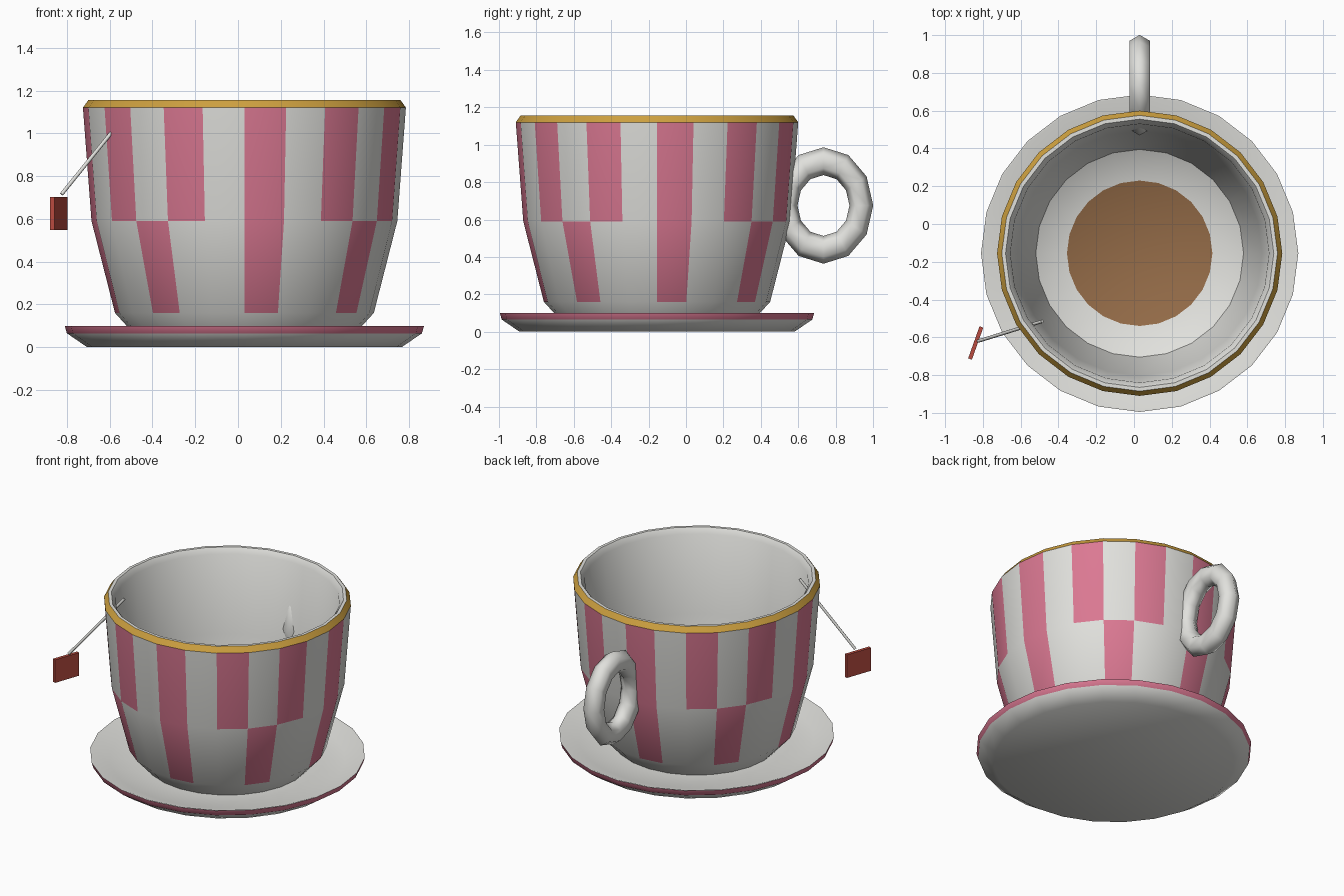
import bpy, math
from mathutils import Vector

if "Cube" in bpy.data.objects:
    bpy.data.objects.remove(bpy.data.objects["Cube"])

SIDES = 24
CX, CY = 0.03, -0.155          # shared axis of cup and saucer


def mat(name, rgb):
    m = bpy.data.materials.new(name)
    m.diffuse_color = (*rgb, 1)
    m.use_nodes = True
    m.node_tree.nodes["Principled BSDF"].inputs["Base Color"].default_value = m.diffuse_color
    return m


white = mat("white_china", (0.75, 0.75, 0.72))
pink = mat("pink_glaze", (0.71, 0.19, 0.29))
gold = mat("gold_rim", (0.61, 0.35, 0.05))
brown = mat("tea_brown", (0.30, 0.15, 0.065))
red = mat("tag_red", (0.48, 0.07, 0.05))


def smooth(ob, angle):
    bpy.ops.object.select_all(action='DESELECT')
    ob.select_set(True)
    bpy.context.view_layer.objects.active = ob
    bpy.ops.object.shade_smooth_by_angle(angle=math.radians(angle))


def lathe(name, profile, mats, rule, angle):
    """Spin a closed (radius, z) profile; rule(band, segment) picks the colour."""
    verts, faces, idx = [], [], []
    for r, z in profile:
        for k in range(SIDES):
            a = 2 * math.pi * k / SIDES
            verts.append((r * math.cos(a), r * math.sin(a), z))
    n = len(profile)
    for j in range(n - 1):
        for k in range(SIDES):
            k2 = (k + 1) % SIDES
            faces.append([j * SIDES + k, j * SIDES + k2,
                          (j + 1) * SIDES + k2, (j + 1) * SIDES + k])
            idx.append(rule(j, k))
    faces.append(list(reversed(range(SIDES))))
    idx.append(rule(-1, 0))
    faces.append([(n - 1) * SIDES + k for k in range(SIDES)])
    idx.append(rule(n - 1, 0))
    me = bpy.data.meshes.new(name)
    me.from_pydata(verts, [], faces)
    for m in mats:
        me.materials.append(m)
    for p, i in zip(me.polygons, idx):
        p.material_index = i
    ob = bpy.data.objects.new(name, me)
    ob.location = (CX, CY, 0)
    bpy.context.collection.objects.link(ob)
    smooth(ob, angle)
    return ob


# saucer: shallow dish with a pink edge band
lathe("saucer",
      [(0.735, 0), (0.83, 0.065), (0.84, 0.1), (0.83, 0.1), (0.72, 0.06), (0.5, 0.05)],
      [white, pink], lambda j, k: 1 if j == 1 else 0, 40)

# cup: outside, gold lip, inside wall, tea on the floor
cup_profile = [(0.505, 0.05), (0.605, 0.16), (0.715, 0.59), (0.755, 1.12),
               (0.73, 1.155), (0.71, 1.155), (0.685, 1.12),
               (0.648, 0.6), (0.55, 0.22), (0.385, 0.13)]


def cup_rule(j, k):
    if j == 1:                      # lower stripes, every third side
        return 1 if k % 3 == 0 else 0
    if j == 2:                      # upper stripes, every second side
        return 1 if k % 2 == 0 else 0
    if j == 3:
        return 2
    return 3 if j == len(cup_profile) - 1 else 0


lathe("cup", cup_profile, [white, pink, gold, brown], cup_rule, 35)

# ring handle at the back
bpy.ops.mesh.primitive_torus_add(major_segments=12, minor_segments=6,
                                 major_radius=0.2025, minor_radius=0.0635,
                                 location=(CX, 0.735, 0.675),
                                 rotation=(0, math.pi / 2, 0))
handle = bpy.context.object
handle.name = "handle"
handle.scale = (1.17, 1, 1)
handle.data.materials.append(white)
smooth(handle, 80)

# tea bag string running through the wall
a, b = Vector((-0.485, -0.515, 1.135)), Vector((-0.825, -0.62, 0.715))
bpy.ops.mesh.primitive_cylinder_add(vertices=8, radius=0.009, depth=(a - b).length,
                                    location=(a + b) / 2)
string = bpy.context.object
string.name = "tea_string"
string.rotation_euler = (a - b).to_track_quat('Z', 'Y').to_euler()
string.data.materials.append(white)
smooth(string, 50)

# paper tag hanging from the string
bpy.ops.mesh.primitive_cube_add(size=1, location=(-0.838, -0.63, 0.625),
                                rotation=(0, 0, math.radians(70.5)))
tag = bpy.context.object
tag.name = "tea_tag"
tag.scale = (0.18, 0.021, 0.155)
tag.data.materials.append(red)
